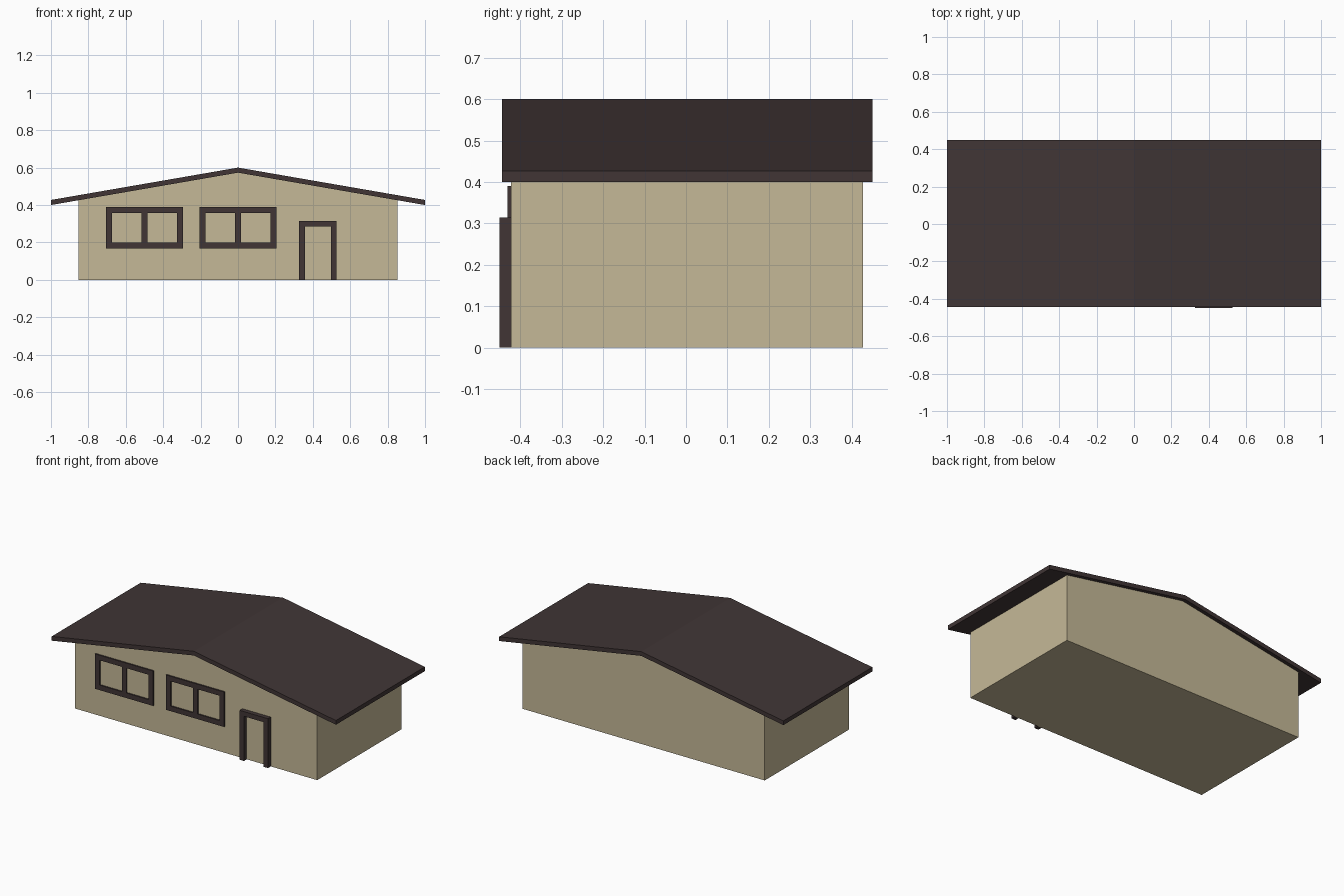
import bpy, bmesh

if "Cube" in bpy.data.objects:
    bpy.data.objects.remove(bpy.data.objects["Cube"])


def material(name, rgb):
    m = bpy.data.materials.new(name)
    m.diffuse_color = (*rgb, 1)
    m.use_nodes = True
    m.node_tree.nodes["Principled BSDF"].inputs["Base Color"].default_value = m.diffuse_color
    return m


tan = material("tan wall", (0.56, 0.485, 0.31))
brown = material("dark brown", (0.052, 0.036, 0.036))


def extrude(name, profile, y0, y1, mat):
    """Extrude an x-z outline from y0 to y1."""
    bm = bmesh.new()
    face = bm.faces.new([bm.verts.new((x, y0, z)) for x, z in profile])
    out = bmesh.ops.extrude_face_region(bm, geom=[face])
    moved = [v for v in out["geom"] if isinstance(v, bmesh.types.BMVert)]
    bmesh.ops.translate(bm, verts=moved, vec=(0, y1 - y0, 0))
    bmesh.ops.recalc_face_normals(bm, faces=bm.faces)
    me = bpy.data.meshes.new(name)
    bm.to_mesh(me)
    bm.free()
    me.materials.append(mat)
    ob = bpy.data.objects.new(name, me)
    bpy.context.collection.objects.link(ob)
    return ob


def bar(name, x0, x1, z0, z1, y0):
    return extrude(name, [(x0, z0), (x1, z0), (x1, z1), (x0, z1)], y0, FRONT, brown)


FRONT, BACK = -0.422, 0.427
W, RIDGE, EAVE, T = 0.853, 0.60, 0.427, 0.027
wall_top = RIDGE - T - (RIDGE - EAVE) * W

# Gabled house body
extrude("house_walls", [(-W, 0), (W, 0), (W, wall_top), (0, RIDGE - T), (-W, wall_top)],
        FRONT, BACK, tan)

# Thin gabled roof slab
extrude("roof", [(-1, EAVE - T), (0, RIDGE - T), (1, EAVE - T), (1, EAVE), (0, RIDGE), (-1, EAVE)],
        -0.444, 0.45, brown)

# Two double window frames
F = 0.032
for side, cx in (("left", -0.5), ("right", 0.0)):
    x0, x1, z0, z1, y = cx - 0.205, cx + 0.205, 0.168, 0.39, -0.431
    bar(side + "_window_sill", x0, x1, z0, z0 + F, y)
    bar(side + "_window_head", x0, x1, z1 - F, z1, y)
    for part, a in (("left_jamb", x0), ("mullion", cx - F / 2), ("right_jamb", x1 - F)):
        bar(f"{side}_window_{part}", a, a + F, z0 + F, z1 - F, y)

# Door frame as one arch-shaped outline
a, b, h, d = 0.327, 0.526, 0.314, 0.03
extrude("door_frame", [(a, 0), (a + d, 0), (a + d, h - d), (b - d, h - d),
                       (b - d, 0), (b, 0), (b, h), (a, h)], -0.45, FRONT, brown)
